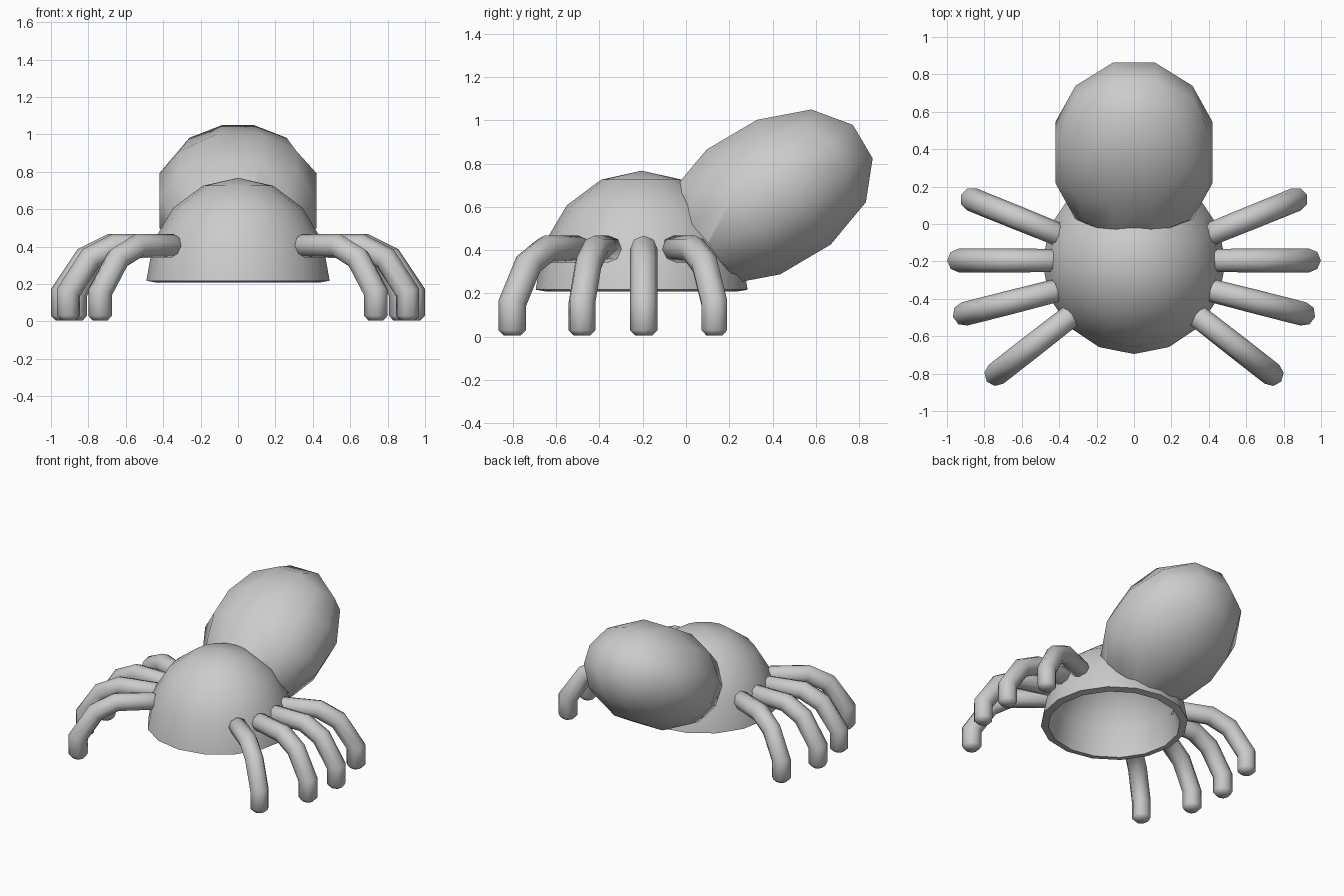
import bpy, bmesh, math
from mathutils import Vector, Matrix

if "Cube" in bpy.data.objects:
    bpy.data.objects.remove(bpy.data.objects["Cube"])

CY, BZ = -0.205, 0.217          # centre and base height of the domed body


def add_object(name, bm):
    bmesh.ops.recalc_face_normals(bm, faces=bm.faces)
    mesh = bpy.data.meshes.new(name)
    bm.to_mesh(mesh)
    bm.free()
    ob = bpy.data.objects.new(name, mesh)
    bpy.context.collection.objects.link(ob)
    return ob


def select(ob):
    bpy.ops.object.select_all(action='DESELECT')
    bpy.context.view_layer.objects.active = ob
    ob.select_set(True)


def smooth(ob, angle=60):
    select(ob)
    bpy.ops.object.shade_smooth_by_angle(angle=math.radians(angle))


def apply_modifier(ob, mod):
    select(ob)
    bpy.ops.object.modifier_apply(modifier=mod.name)


def sphere(radius, height):
    bm = bmesh.new()
    bmesh.ops.create_uvsphere(bm, u_segments=16, v_segments=8, radius=1)
    bmesh.ops.transform(bm, verts=bm.verts, matrix=Matrix.Translation((0, CY, BZ))
                        @ Matrix.Diagonal((radius, radius, height, 1)))
    return bm


# Hollow domed body, open underneath
bm = sphere(0.49, 0.55)
bmesh.ops.bisect_plane(bm, geom=bm.verts[:] + bm.edges[:] + bm.faces[:], dist=1e-4,
                       plane_co=(0, 0, BZ), plane_no=(0, 0, -1), clear_outer=True)
body = add_object("domed_body", bm)
for f in body.data.polygons:     # shell must thicken inward
    if f.normal.dot(f.center - Vector((0, CY, BZ))) < 0:
        f.flip()
shell = body.modifiers.new("shell", 'SOLIDIFY')
shell.thickness = 0.05
shell.offset = -1
apply_modifier(body, shell)
smooth(body)

# Tilted egg-shaped abdomen: a rounded cube with three faces per edge
bm = bmesh.new()
bmesh.ops.create_cube(bm, size=2)
bmesh.ops.subdivide_edges(bm, edges=bm.edges[:], cuts=2, use_grid_fill=True)
for v in bm.verts:
    v.co = Vector([math.tan(c * math.pi / 4) for c in v.co]).normalized()
bmesh.ops.transform(bm, verts=bm.verts, matrix=Matrix.Translation((0, 0.382, 0.645))
                    @ Matrix.Rotation(math.radians(30.5), 4, 'X')
                    @ Matrix.Diagonal((0.45, 0.54, 0.358, 1)))
abdomen = add_object("abdomen", bm)

# Keep the abdomen out of the hollow body
cutter = add_object("body_cutter", sphere(0.465, 0.525))
cutter.hide_render = True
cut = abdomen.modifiers.new("cut", 'BOOLEAN')
cut.operation = 'DIFFERENCE'
cut.solver = 'EXACT'
cut.object = cutter
apply_modifier(abdomen, cut)
bpy.data.objects.remove(cutter)
smooth(abdomen)

# Leg path as (distance out, height, tube radius), ends narrowed
PATH = [(0.41, 0.405, 0.04), (0.435, 0.405, 0.062), (0.68, 0.403, 0.064),
        (0.815, 0.335, 0.064), (0.935, 0.155, 0.064), (0.935, 0.03, 0.064),
        (0.935, 0.005, 0.04)]
SIDES = 8


def leg(name, y0, degrees, side):
    bm = bmesh.new()
    rings = []
    for i, (d, z, r) in enumerate(PATH):
        p = Vector((d, 0, z))
        a = Vector((*PATH[max(i - 1, 0)][:2], 0))
        b = Vector((d, z, 0))
        c = Vector((*PATH[min(i + 1, len(PATH) - 1)][:2], 0))
        t_in = (b - a).normalized() if i else (c - b).normalized()
        t_out = (c - b).normalized() if i < len(PATH) - 1 else t_in
        t = (t_in + t_out).normalized()
        mitre = r / t.dot(t_in)
        n = Vector((-t.y, 0, t.x))
        rings.append([bm.verts.new(p + n * mitre * math.cos(k * math.tau / SIDES)
                                   + Vector((0, r * math.sin(k * math.tau / SIDES), 0)))
                      for k in range(SIDES)])
    for r0, r1 in zip(rings, rings[1:]):
        for k in range(SIDES):
            j = (k + 1) % SIDES
            bm.faces.new((r0[k], r0[j], r1[j], r1[k]))
    bm.faces.new(rings[0])
    bm.faces.new(rings[-1])
    bmesh.ops.transform(bm, verts=bm.verts, matrix=Matrix.Diagonal((side, 1, 1, 1))
                        @ Matrix.Translation((0, y0, 0))
                        @ Matrix.Rotation(math.radians(degrees), 4, 'Z'))
    smooth(add_object(name, bm), 50)


# Four legs on each side, fanned out around the body
LEGS = [("front", -0.227, -38), ("front_middle", -0.25, -14.3),
        ("back_middle", -0.195, 0), ("back", -0.219, 22)]
for label, y0, degrees in LEGS:
    for side, word in ((1, "right"), (-1, "left")):
        leg(f"{label}_leg_{word}", y0, degrees, side)
